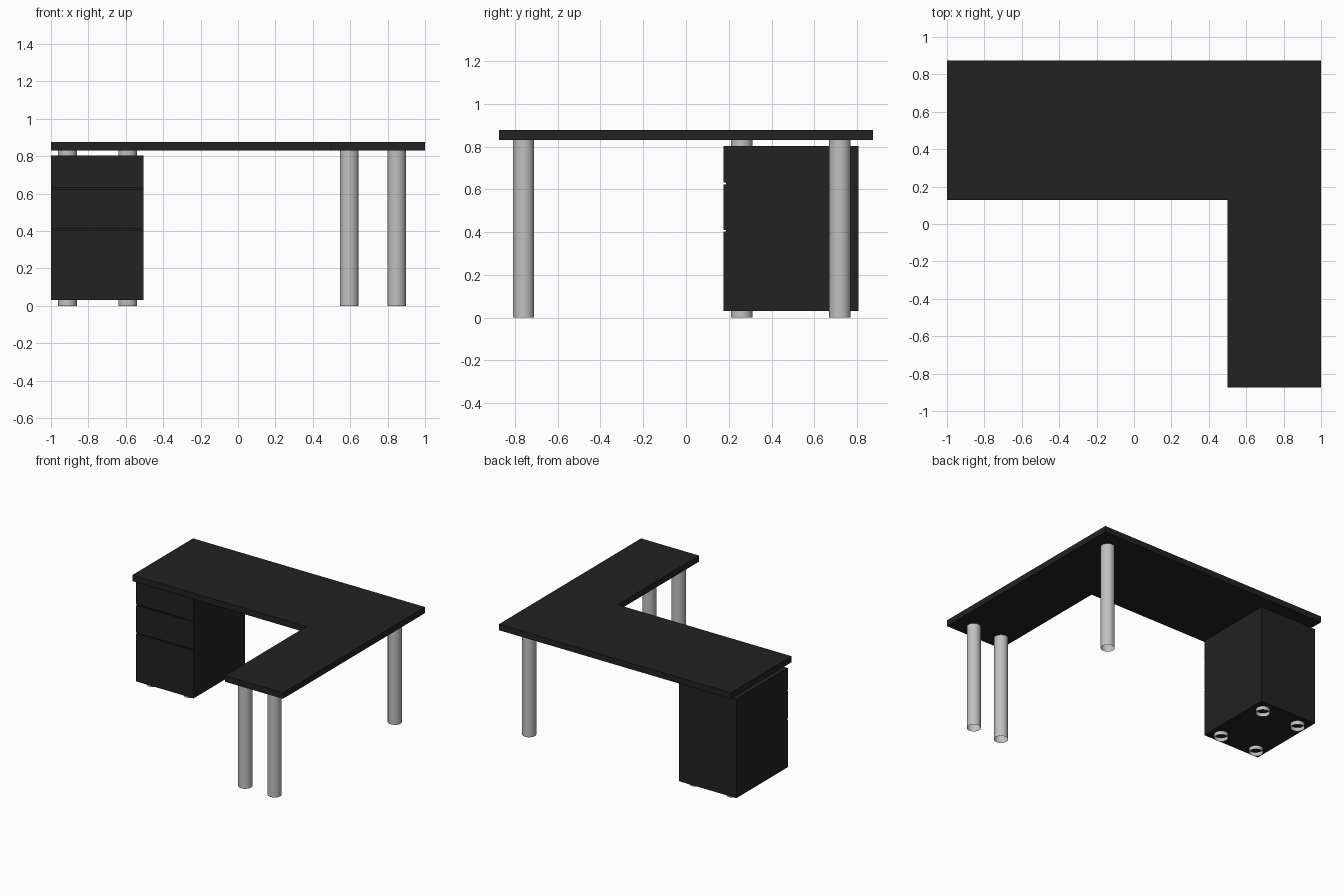
import bpy, bmesh, math

if "Cube" in bpy.data.objects:
    bpy.data.objects.remove(bpy.data.objects["Cube"])


def material(name, value):
    m = bpy.data.materials.new(name)
    m.diffuse_color = (value, value, value, 1)
    m.use_nodes = True
    m.node_tree.nodes["Principled BSDF"].inputs["Base Color"].default_value = m.diffuse_color
    return m


black = material("black laminate", 0.016)
grey = material("brushed grey metal", 0.53)


def finish(bm, name, mat):
    bmesh.ops.recalc_face_normals(bm, faces=bm.faces)
    mesh = bpy.data.meshes.new(name)
    bm.to_mesh(mesh)
    bm.free()
    mesh.materials.append(mat)
    ob = bpy.data.objects.new(name, mesh)
    bpy.context.collection.objects.link(ob)
    return ob


def prism(name, outline, z0, z1, mat):
    """Extrude a flat outline from z0 to z1."""
    bm = bmesh.new()
    face = bm.faces.new([bm.verts.new((x, y, z0)) for x, y in outline])
    ext = bmesh.ops.extrude_face_region(bm, geom=[face], use_keep_orig=True)
    top = [v for v in ext["geom"] if isinstance(v, bmesh.types.BMVert)]
    bmesh.ops.translate(bm, verts=top, vec=(0, 0, z1 - z0))
    return finish(bm, name, mat)


def box(name, x0, x1, y0, y1, z0, z1, mat):
    return prism(name, [(x0, y0), (x1, y0), (x1, y1), (x0, y1)], z0, z1, mat)


def tube(name, x, y, z0, z1, radius=0.05):
    """Open-ended round tube."""
    bm = bmesh.new()
    bmesh.ops.create_cone(bm, cap_ends=False, segments=32, radius1=radius,
                          radius2=radius, depth=z1 - z0)
    bmesh.ops.translate(bm, verts=bm.verts, vec=(x, y, (z0 + z1) / 2))
    for f in bm.faces:
        f.smooth = True
    return finish(bm, name, grey)


# L-shaped desk top
prism("desk_top", [(-1, 0.128), (0.5, 0.128), (0.5, -0.875), (1, -0.875),
                   (1, 0.875), (-1, 0.875)], 0.83, 0.877, black)

# Long legs
for name, x, y in (("front_inner_leg", 0.595, -0.76),
                   ("front_outer_leg", 0.848, -0.76),
                   ("back_leg", 0.848, 0.72)):
    tube(name, x, y, 0, 0.83)

# Drawer cabinet body with three drawer fronts
box("cabinet_body", -1, -0.505, 0.187, 0.807, 0.03, 0.803, black)
for name, z0, z1 in (("bottom_drawer_front", 0.03, 0.402),
                     ("middle_drawer_front", 0.41, 0.623),
                     ("top_drawer_front", 0.631, 0.803)):
    box(name, -1, -0.505, 0.175, 0.187, z0, z1, black)

# Cabinet feet and the matching spacers under the desk top
for side, x in (("left", -0.912), ("right", -0.59)):
    for end, y in (("front", 0.26), ("back", 0.72)):
        tube(f"{side}_{end}_cabinet_foot", x, y, 0, 0.03)
        tube(f"{side}_{end}_cabinet_spacer", x, y, 0.803, 0.83)
